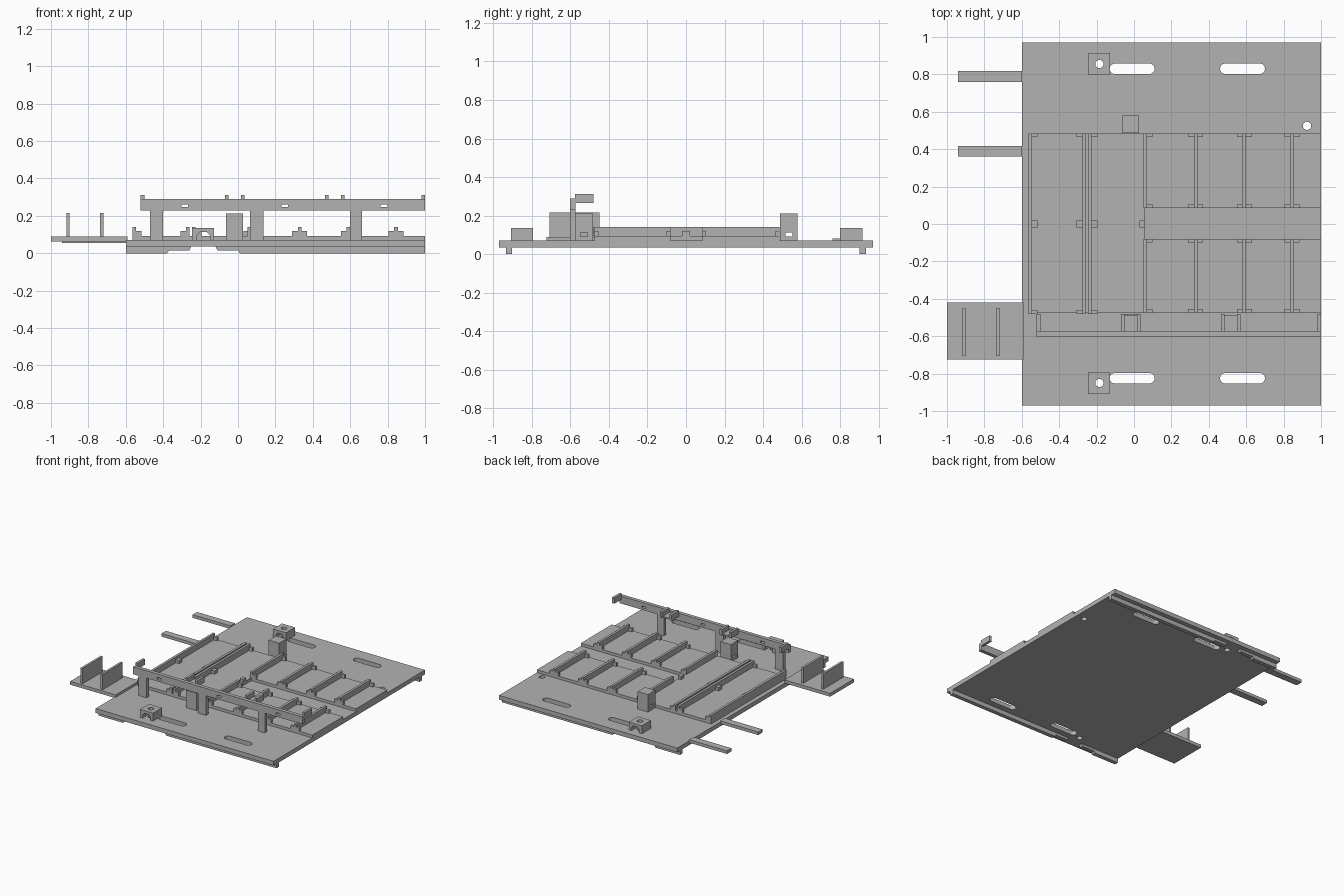
import bpy, bmesh
from mathutils import Matrix, Vector

cube = bpy.data.objects.get("Cube")
if cube:
    bpy.data.objects.remove(cube, do_unlink=True)

grey = bpy.data.materials.new("plain_grey")
grey.use_nodes = True
grey.diffuse_color = (0.45, 0.45, 0.45, 1)
grey.node_tree.nodes["Principled BSDF"].inputs["Base Color"].default_value = grey.diffuse_color


def finish(name, bm):
    bmesh.ops.recalc_face_normals(bm, faces=bm.faces)
    mesh = bpy.data.meshes.new(name)
    bm.to_mesh(mesh)
    bm.free()
    mesh.materials.append(grey)
    ob = bpy.data.objects.new(name, mesh)
    bpy.context.collection.objects.link(ob)
    return ob


def add_box(bm, x, y, z):
    """Box from three (low, high) ranges."""
    size = Vector((x[1] - x[0], y[1] - y[0], z[1] - z[0]))
    mid = Vector((sum(x), sum(y), sum(z))) / 2
    bmesh.ops.create_cube(bm, size=1, matrix=Matrix.Translation(mid) @ Matrix.Diagonal(size).to_4x4())


def boxes(name, *parts):
    bm = bmesh.new()
    for part in parts:
        add_box(bm, *part)
    return finish(name, bm)


def prism(name, points, axis, low, high):
    """Extrude a flat outline along y or z."""
    bm = bmesh.new()
    if axis == 'y':
        verts = [bm.verts.new((a, low, b)) for a, b in points]
        move = (0, high - low, 0)
    else:
        verts = [bm.verts.new((a, b, low)) for a, b in points]
        move = (0, 0, high - low)
    face = bm.faces.new(verts)
    out = bmesh.ops.extrude_face_region(bm, geom=[face])
    bmesh.ops.translate(bm, vec=move, verts=[v for v in out["geom"] if isinstance(v, bmesh.types.BMVert)])
    return finish(name, bm)


def slot_cutter(x0, x1, y, r):
    """Rounded slot, or round hole when both ends meet."""
    pts = []
    for centre, start in ((x1, -90), (x0, 90)):
        for i in range(13):
            if x0 == x1 and i == 12:
                continue
            d = Matrix.Rotation((start + i * 15) * 0.0174533, 2) @ Vector((r, 0))
            pts.append((centre + d.x, y + d.y))
    return prism("slot_cutter", pts, 'z', -0.1, 0.3)


def cut(target, *cutters):
    for c in cutters:
        mod = target.modifiers.new("cut", 'BOOLEAN')
        mod.operation = 'DIFFERENCE'
        mod.solver = 'EXACT'
        mod.object = c
        c.hide_render = True
        c.hide_viewport = True
        c.display_type = 'WIRE'


# Base plate with slots and holes
plate = boxes("base_plate", ((-0.6, 1), (-0.97, 0.97), (0.035, 0.07)))
cutters = [slot_cutter(0.925, 0.925, 0.525, 0.022)]
for y in (0.83, -0.825):
    for x in (-0.13, 0.46):
        cutters.append(slot_cutter(x + 0.028, x + 0.212, y, 0.028))
post_holes = [slot_cutter(-0.185, -0.185, y, 0.022) for y in (0.855, -0.85)]
cut(plate, *cutters, *post_holes)

# Stepped runners under both edges
for name, y in (("back_runner", 0.9), ("front_runner", -0.935)):
    prism(name + "_short", [(-0.6, 0), (-0.38, 0), (-0.37, 0.015), (-0.26, 0.015),
                            (-0.25, 0.035), (-0.6, 0.035)], 'y', y, y + 0.033)
    prism(name + "_long", [(-0.12, 0.035), (-0.11, 0.015), (0, 0.015), (0.01, 0),
                           (1, 0), (1, 0.035)], 'y', y, y + 0.033)

# Raised pad with an open channel towards the left side
prism("raised_pad", [(-0.565, -0.475), (1, -0.475), (1, -0.08), (0.06, -0.08),
                     (0.06, 0.085), (1, 0.085), (1, 0.485), (-0.565, 0.485)], 'z', 0.07, 0.093)

# Divider ribs with end clips
FLOOR = 0.093


def divider(name, x, y0, y1, left=True, right=True, middle=False):
    parts = [((x - 0.01, x + 0.01), (y0, y1), (FLOOR, 0.14))]
    clip = (x - 0.04 if left else x - 0.01, x + 0.04 if right else x + 0.01)
    for y in (y0, y1 - 0.02):
        parts.append((clip, (y, y + 0.02), (FLOOR, 0.12)))
    if middle:
        parts.append((clip, (-0.02, 0.02), (FLOOR, 0.12)))
    boxes(name, *parts)


for x in (0.33, 0.59, 0.845):
    divider("back_divider", x, 0.085, 0.485)
    divider("front_divider", x, -0.475, -0.08)
divider("right_divider", -0.555, -0.48, 0.485, left=False, middle=True)
divider("inner_divider_a", -0.268, -0.48, 0.485, right=False, middle=True)
divider("inner_divider_b", -0.236, -0.48, 0.485, left=False, middle=True)
for y0, y1 in ((0.085, 0.485), (-0.475, -0.08)):
    divider("channel_divider", 0.06, y0, y1, left=False)
boxes("channel_clip", ((0.03, 0.06), (-0.02, 0.02), (FLOOR, 0.12)))

# Front fence: beam, legs and cable tabs
beam = boxes("fence_beam", ((-0.52, 1), (-0.603, -0.573), (0.23, 0.29)))
cut(beam, *[boxes("beam_cutter", ((x - 0.018, x + 0.018), (-0.7, -0.5), (0.247, 0.262)))
            for x in (-0.285, 0.25, 0.78)])
for x0, x1 in ((-0.47, -0.4), (0.065, 0.135), (0.6, 0.663)):
    boxes("fence_leg", ((x0, x1), (-0.603, -0.573), (0.07, 0.23)))
for x in (-0.52, -0.07, 0.015, 0.465, 0.55, 0.98):
    boxes("fence_tab", ((x, x + 0.02), (-0.575, -0.48), (0.265, 0.312)))
for x in (-0.05, 0.485):
    boxes("tab_floor", ((x, x + 0.065), (-0.575, -0.488), (0.265, 0.275)))

# Slotted blocks in front of and behind the pad
for name, y in (("back_block", 0.487), ("front_block", -0.575)):
    block = boxes(name, ((-0.065, 0.028), (y, y + 0.092), (0.07, 0.212)))
    cut(block, boxes("block_cutter", ((-0.2, 0.2), (y + 0.028, y + 0.065), (0.092, 0.113))))

# Drilled bridges over the end slots
for (name, y), hole in zip((("back_bridge", 0.8), ("front_bridge", -0.908)), post_holes):
    bridge = prism(name, [(-0.245, 0.07), (-0.22, 0.07), (-0.22, 0.095), (-0.205, 0.113),
                          (-0.165, 0.113), (-0.15, 0.095), (-0.15, 0.07), (-0.128, 0.07),
                          (-0.128, 0.135), (-0.245, 0.135)], 'y', y, y + 0.115)
    cut(bridge, hole)

# Side prongs
for y in (0.76, 0.36):
    boxes("side_prong", ((-0.94, -0.6), (y, y + 0.057), (0.055, 0.08)))
    boxes("prong_root", ((-0.6, -0.58), (y, y + 0.057), (0.055, 0.07)))

# Side tray with two fins
boxes("side_tray", ((-1, -0.59), (-0.725, -0.42), (0.063, 0.09)))
for x in (-0.918, -0.738):
    boxes("tray_fin", ((x, x + 0.018), (-0.707, -0.45), (0.09, 0.215)))
